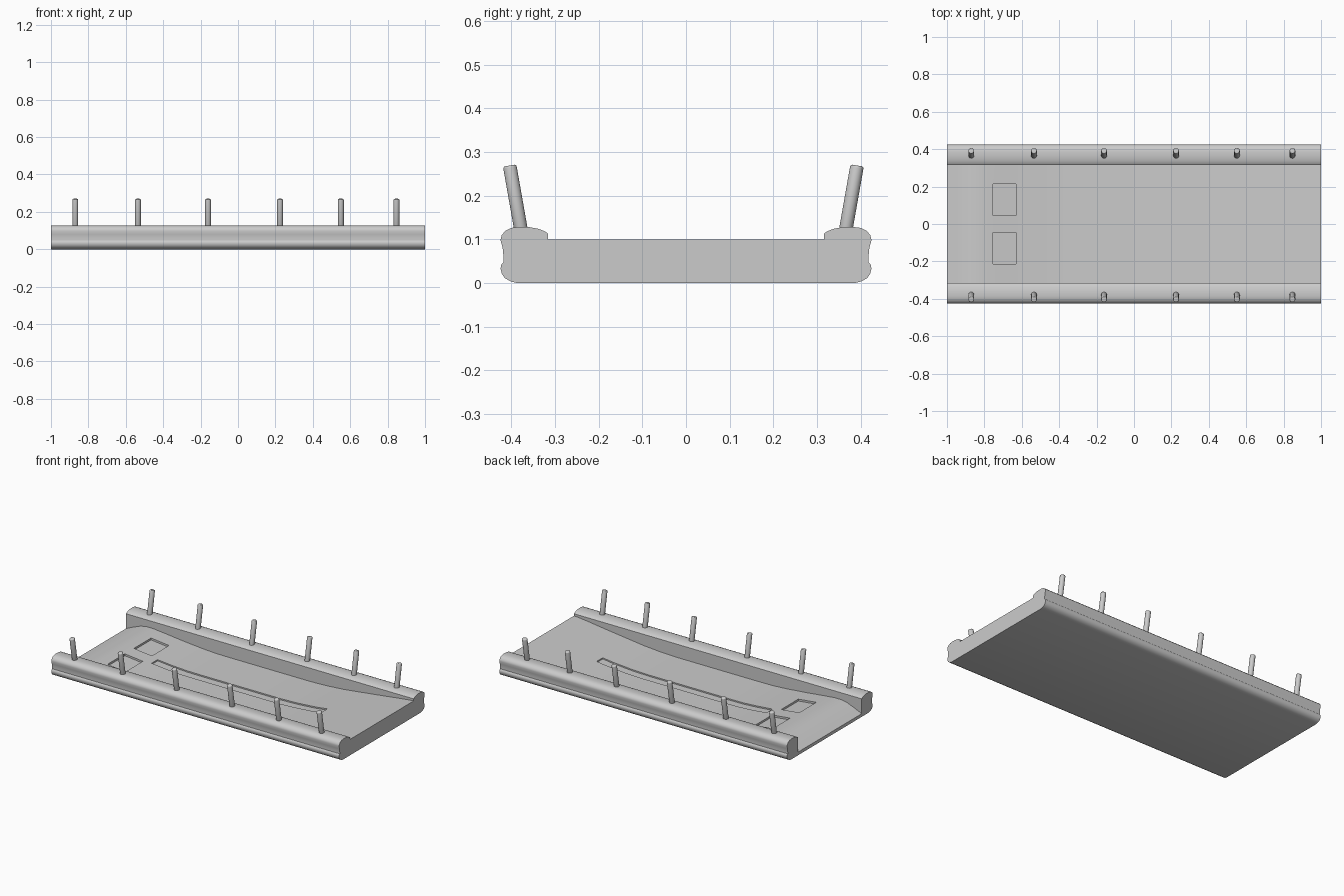
import bpy, bmesh, math
from mathutils import Vector

if "Cube" in bpy.data.objects:
    bpy.data.objects.remove(bpy.data.objects["Cube"])

# deck height along the length
DECK = [(-1, .02), (-.95, .042), (-.9, .062), (-.86, .07), (-.81, .07), (-.74, .063),
        (-.62, .05), (-.48, .037), (-.38, .031), (-.28, .03), (.28, .03), (.4, .034),
        (.52, .043), (.66, .06), (.8, .077), (.9, .09), (.96, .097), (1, .1)]

# half section of bottom edge, side and rail, outer bottom to inner top
RAIL = [(.388, 0), (.403, .004), (.415, .011), (.422, .021), (.425, .033), (.423, .042),
        (.418, .048), (.418, .06), (.420, .08), (.425, .098), (.422, .11), (.413, .12),
        (.40, .126), (.385, .128), (.36, .128), (.338, .124), (.325, .119), (.316, .113)]


def deck_z(x):
    for (x0, z0), (x1, z1) in zip(DECK, DECK[1:]):
        if x <= x1:
            return z0 + (z1 - z0) * (x - x0) / (x1 - x0)
    return DECK[-1][1]


def loft(name, xs, section):
    """Skin a closed y-z section, given as a function of x, along the length."""
    bm = bmesh.new()
    rings = [[bm.verts.new((x, y, z)) for y, z in section(x)] for x in xs]
    n = len(rings[0])
    for a, b in zip(rings, rings[1:]):
        for i in range(n):
            j = (i + 1) % n
            bm.faces.new((a[i], a[j], b[j], b[i]))
    bm.faces.new(rings[0])
    bm.faces.new(rings[-1])
    bmesh.ops.recalc_face_normals(bm, faces=bm.faces)
    mesh = bpy.data.meshes.new(name)
    bm.to_mesh(mesh)
    bm.free()
    ob = bpy.data.objects.new(name, mesh)
    bpy.context.collection.objects.link(ob)
    return ob


def activate(ob):
    bpy.ops.object.select_all(action='DESELECT')
    ob.select_set(True)
    bpy.context.view_layer.objects.active = ob


# bed with side rails and dished deck
def bed_section(x):
    z = deck_z(x)
    inner = RAIL[-1][0]
    half = RAIL + [(inner, z)]
    return half + [(-y, h) for y, h in reversed(half)]


bed = loft("bed", [x for x, _ in DECK], bed_section)


# shallow recesses following the deck
def recess(x0, x1, y0, y1, depth):
    xs = [x0] + [x for x, _ in DECK if x0 < x < x1] + [x1]

    def section(x):
        lo, hi = deck_z(x) - depth, deck_z(x) + .05
        return [(y0, lo), (y1, lo), (y1, hi), (y0, hi)]

    cutter = loft("recess_cutter", xs, section)
    cutter.hide_render = True
    activate(bed)
    mod = bed.modifiers.new("recess", 'BOOLEAN')
    mod.operation = 'DIFFERENCE'
    mod.solver = 'EXACT'
    mod.object = cutter
    bpy.ops.object.modifier_apply(modifier=mod.name)
    bpy.data.objects.remove(cutter)


for s in (-1, 1):
    recess(-.755, -.63, s * .13 - .085, s * .13 + .085, .012)
recess(-.58, .6, -.03, .03, .008)
activate(bed)
bpy.ops.object.shade_smooth_by_angle(angle=math.radians(35))


# leaning stakes on both rails
def stake(x, base, top):
    a, b = Vector((x, *base)), Vector((x, *top))
    axis = b - a
    bpy.ops.mesh.primitive_cylinder_add(vertices=20, radius=.0155, depth=axis.length,
                                        location=(a + b) / 2)
    ob = bpy.context.object
    ob.name = "stake"
    ob.rotation_euler = (-math.atan2(axis.y, axis.z), 0, 0)
    bevel = ob.modifiers.new("rounded_tip", 'BEVEL')
    bevel.width = .005
    bevel.segments = 3
    bevel.limit_method = 'ANGLE'
    bpy.ops.object.modifier_apply(modifier=bevel.name)
    bpy.ops.object.shade_smooth_by_angle(angle=math.radians(40))


for x in (-.87, -.535, -.16, .225, .55, .847):
    stake(x, (-.376, .11), (-.404, .269))
    stake(x, (.364, .11), (.392, .269))
